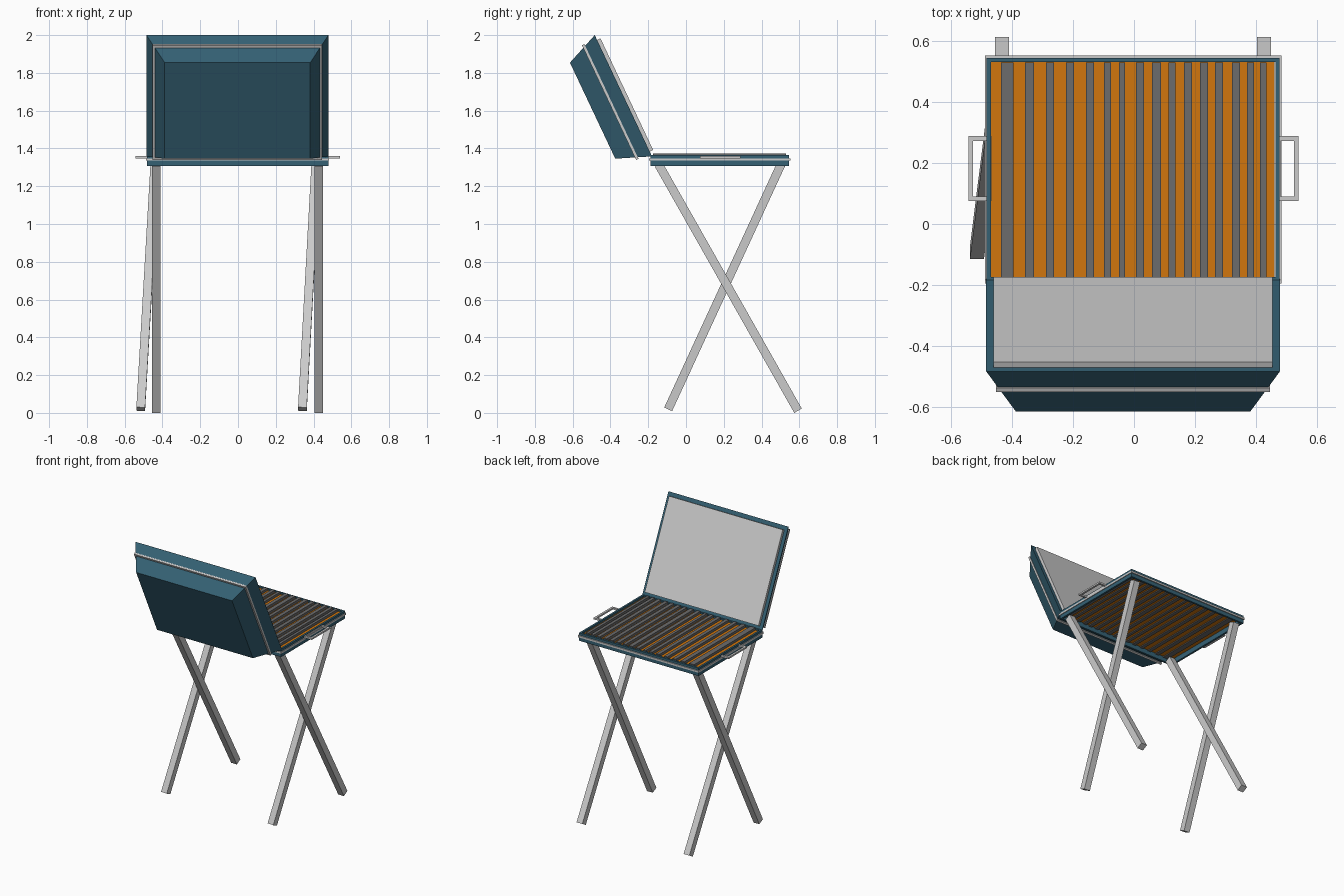
import bpy
from mathutils import Matrix, Vector

if "Cube" in bpy.data.objects:
    bpy.data.objects.remove(bpy.data.objects["Cube"])


def material(name, rgb):
    m = bpy.data.materials.new(name)
    m.diffuse_color = (*rgb, 1)
    m.use_nodes = True
    m.node_tree.nodes["Principled BSDF"].inputs["Base Color"].default_value = m.diffuse_color
    return m


BLUE = material("blue_enamel", (0.035, 0.12, 0.175))
ORANGE = material("glowing_coals", (0.64, 0.18, 0.004))
DARK = material("dark_iron", (0.15, 0.15, 0.15))

BOX_FACES = [(0, 3, 2, 1), (4, 5, 6, 7), (0, 1, 5, 4), (1, 2, 6, 5), (2, 3, 7, 6), (3, 0, 4, 7)]
RING_FACES = [f for i in range(4) for j in [(i + 1) % 4] for f in (
    (i, j, 4 + j, 4 + i), (8 + j, 8 + i, 12 + i, 12 + j),
    (4 + i, 4 + j, 12 + j, 12 + i), (j, i, 8 + i, 8 + j))]


def rect(x0, x1, y0, y1, z):
    return [(x0, y0, z), (x1, y0, z), (x1, y1, z), (x0, y1, z)]


def add(name, verts, faces, mat=None, matrix=Matrix()):
    me = bpy.data.meshes.new(name)
    me.from_pydata(verts, [], faces)
    me.transform(matrix)
    if matrix.determinant() < 0:
        me.flip_normals()
    if mat:
        me.materials.append(mat)
    ob = bpy.data.objects.new(name, me)
    bpy.context.collection.objects.link(ob)
    return ob


def box(name, x0, x1, y0, y1, z0, z1, mat=None, matrix=Matrix()):
    return add(name, rect(x0, x1, y0, y1, z0) + rect(x0, x1, y0, y1, z1), BOX_FACES, mat, matrix)


def frame(name, x0, x1, y0, y1, z0, z1, t, mat=None, matrix=Matrix()):
    v = []
    for d in (0, t):
        for z in (z0, z1):
            v += rect(x0 + d, x1 - d, y0 + d, y1 - d, z)
    return add(name, v, RING_FACES, mat, matrix)


def leg(name, top, bottom, w=0.046):
    a, b = Vector(bottom), Vector(top)
    d = (b - a).normalized()
    s = (Vector((1, 0, 0)) - d * d.x).normalized()
    m = Matrix((s, d.cross(s), d)).transposed().to_4x4()
    m.translation = a
    h = w / 2
    box(name, -h, h, -h, h, 0, (b - a).length, None, m)


# Shallow tray, its trim band, coals and unevenly spaced grill bars
frame("tray", -0.483, 0.478, -0.188, 0.545, 1.308, 1.365, 0.014, BLUE)
frame("tray_trim", -0.488, 0.483, -0.195, 0.552, 1.335, 1.348, 0.012)
box("coals", -0.469, 0.46, -0.175, 0.531, 1.343, 1.354, ORANGE)
bars = [(-.416, .04), (-.343, .03), (-.276, .026), (-.21, .026), (-.144, .026), (-.087, .024),
        (-.039, .02), (.02, .026), (.074, .03), (.125, .023), (.177, .026), (.23, .026),
        (.279, .026), (.334, .026), (.382, .023), (.424, .02)]
for i, (x, w) in enumerate(bars):
    box(f"grill_bar_{i + 1}", x - w / 2, x + w / 2, -0.174, 0.53, 1.336, 1.372, DARK)

# U-shaped side handles
for side, s, name in ((-1, -0.003, "left"), (1, 0, "right")):
    ob = frame(name + "_handle", 0.465, 0.54, 0.075, 0.288, 1.348, 1.36, 0.015)
    ob.data.transform(Matrix.Diagonal((side, 1, 1, 1)))
    ob.data.transform(Matrix.Translation((s, 0, 0)))
    if side < 0:
        ob.data.flip_normals()

# Tilted lid: local y runs up the rim, local z points out of the back
up = Vector((0, -0.303, 0.642)).normalized()
out = Vector((0, -up.z, up.y))
out = -out if out.y > 0 else out
out = Vector((0, -up.z, up.y))
lid = Matrix((Vector((1, 0, 0)), up, out)).transposed().to_4x4()
lid.translation = (-0.003, -0.18, 1.358)
add("lid", rect(-0.482, 0.482, 0, 0.71, 0) + rect(-0.385, 0.385, 0.072, 0.634, 0.181),
    BOX_FACES, BLUE, lid)
frame("lid_trim", -0.449, 0.449, 0.019, 0.69, 0.07, 0.084, 0.03, None, lid)
box("lid_liner", -0.457, 0.457, 0.028, 0.682, -0.02, 0.002, None, lid)

# Crossed legs, one pair leaning sideways
for name, xa, xt, xb in (("left", -0.433, -0.44, -0.515), ("right", 0.427, 0.412, 0.341)):
    leg(name + "_front_leg", (xa, -0.145, 1.315), (xa, 0.593, 0.0115))
    leg(name + "_rear_leg", (xt, 0.503, 1.315), (xb, -0.094, 0.02))
